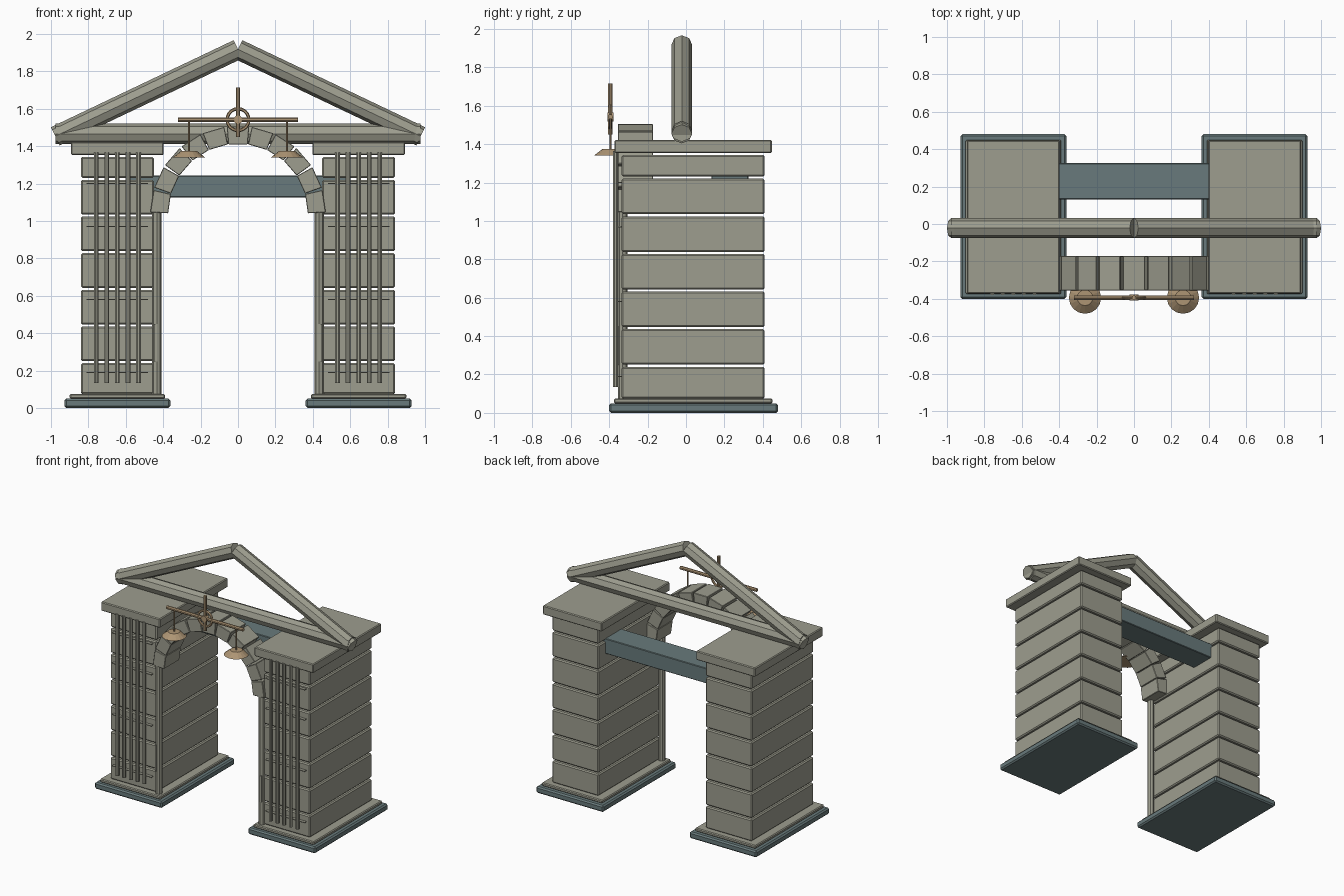
import bpy, bmesh, math
from mathutils import Vector, Matrix

if "Cube" in bpy.data.objects:
    bpy.data.objects.remove(bpy.data.objects["Cube"])


def material(name, rgb):
    m = bpy.data.materials.new(name)
    m.diffuse_color = (*rgb, 1)
    m.use_nodes = True
    m.node_tree.nodes["Principled BSDF"].inputs["Base Color"].default_value = m.diffuse_color
    return m


STONE = material("warm grey stone", (0.34, 0.34, 0.275))
SLATE = material("blue grey slate", (0.14, 0.195, 0.20))
BRONZE = material("pale bronze", (0.42, 0.30, 0.175))


def finish(bm, name, mat):
    bmesh.ops.recalc_face_normals(bm, faces=bm.faces)
    me = bpy.data.meshes.new(name)
    bm.to_mesh(me)
    bm.free()
    me.materials.append(mat)
    ob = bpy.data.objects.new(name, me)
    bpy.context.collection.objects.link(ob)
    return ob


def box(name, mat, x, y, z, bevel=0.0):
    """Box from (min, max) pairs with an optional chamfer."""
    bm = bmesh.new()
    size = [b - a for a, b in (x, y, z)]
    mid = [(a + b) / 2 for a, b in (x, y, z)]
    bmesh.ops.create_cube(bm, size=1, matrix=Matrix.Translation(mid) @ Matrix.Diagonal((*size, 1)))
    if bevel:
        bmesh.ops.bevel(bm, geom=bm.edges[:], offset=bevel, segments=1, affect='EDGES')
    return finish(bm, name, mat)


def rod(name, mat, a, b, r, sides=8, r2=None, spin=0.0):
    """Prism or cone running from point a to point b."""
    a, b = Vector(a), Vector(b)
    d = b - a
    rot = d.to_track_quat('Z', 'Y').to_matrix().to_4x4()
    bm = bmesh.new()
    bmesh.ops.create_cone(bm, cap_ends=True, segments=sides, radius1=r, radius2=r if r2 is None else r2,
                          depth=d.length,
                          matrix=Matrix.Translation((a + b) / 2) @ rot @ Matrix.Rotation(spin, 4, 'Z'))
    return finish(bm, name, mat)


# Two piers, each with plinth, courses, capital, fluting rods and jamb
for s, side in ((-1, "left"), (1, "right")):
    cx = 0.645 * s

    def span(h, c=cx):
        return (c - h, c + h)

    box(side + "_plinth", SLATE, span(0.283), (-0.40, 0.48), (0, 0.05), 0.01)
    box(side + "_plinth_step", STONE, span(0.255), (-0.375, 0.45), (0.05, 0.075), 0.006)
    z = 0.075
    for i in range(7):
        top = min(0.24 + 0.196 * i, 1.343)
        box(f"{side}_course_{i + 1}", STONE, span(0.195), (-0.335, 0.41), (z, top), 0.008)
        z = top + 0.011
    box(side + "_capital", STONE, span(0.248), (-0.372, 0.447), (1.353, 1.422), 0.006)
    for i in range(5):
        x = cx + (i - 2) * 0.0565
        rod(f"{side}_fluting_rod_{i + 1}", STONE, (x, -0.367, 0.135), (x, -0.367, 1.365), 0.0135, 8, spin=math.pi / 8)
    for i, zz in enumerate((0.19, 0.58, 0.97, 1.20)):
        box(f"{side}_rod_tie_{i + 1}", STONE, span(0.165), (-0.357, -0.33), (zz - 0.003, zz + 0.003))
    rod(side + "_jamb", STONE, (0.434 * s, -0.33, 0.07), (0.434 * s, -0.33, 1.10), 0.025, 8)
    box(side + "_jamb_plate", STONE, span(0.008, 0.44 * s), (-0.36, -0.351), (0.25, 0.45))

# Slate lintel between the piers
box("rear_lintel", SLATE, (-0.60, 0.60), (0.132, 0.325), (1.127, 1.242), 0.004)

# Arch of separate voussoirs
N, CZ, R0, R1 = 11, 1.04, 0.37, 0.465
for i in range(N):
    t = math.pi * (i + 0.5) / N
    out = Vector((math.cos(t), 0, math.sin(t)))
    tan = Vector((-math.sin(t), 0, math.cos(t)))
    bm = bmesh.new()
    rings = []
    for y in (-0.355, -0.172):
        rings.append([bm.verts.new(Vector((0, y, CZ)) + out * r + tan * w)
                      for r, w in ((R0, -0.052), (R1, -0.060), (R1, 0.060), (R0, 0.052))])
    f, b = rings
    bm.faces.new(f)
    bm.faces.new(b[::-1])
    for k in range(4):
        bm.faces.new((f[k], f[(k + 1) % 4], b[(k + 1) % 4], b[k]))
    bmesh.ops.recalc_face_normals(bm, faces=bm.faces)
    bmesh.ops.bevel(bm, geom=bm.edges[:], offset=0.003, segments=1, affect='EDGES')
    finish(bm, f"arch_stone_{i + 1}", STONE)

# Open gable of octagonal beams
GY = -0.022
rod("gable_tie_beam", STONE, (-0.975, GY, 1.466), (0.975, GY, 1.466), 0.054, 8)
for s, side in ((-1, "left"), (1, "right")):
    rod(side + "_rafter", STONE, (0.977 * s, GY, 1.453), (0, GY, 1.918), 0.054, 8)

# Hanging balance with wheel, post, crossbar and two pans
BY, BZ = -0.394, 1.542
rod("balance_crossbar", BRONZE, (-0.322, BY, BZ), (0.322, BY, BZ), 0.013, 8, spin=math.pi / 8)
rod("balance_post", BRONZE, (0, BY, 1.45), (0, BY, 1.715), 0.012, 8, spin=math.pi / 8)
rod("balance_hub", BRONZE, (0, BY - 0.016, BZ), (0, BY + 0.016, BZ), 0.024, 12)
bpy.ops.mesh.primitive_torus_add(location=(0, BY, BZ), rotation=(math.pi / 2, 0, 0), major_radius=0.058,
                                 minor_radius=0.009, major_segments=24, minor_segments=6)
wheel = bpy.context.object
wheel.name = "balance_wheel"
wheel.data.materials.append(BRONZE)
for s, side in ((-1, "left"), (1, "right")):
    x = 0.262 * s
    rod(side + "_pan_hanger", BRONZE, (x, BY, 1.365), (x, BY, BZ), 0.005, 6)
    rod(side + "_pan", BRONZE, (x, BY, 1.34), (x, BY, 1.374), 0.086, 16, r2=0.042)
